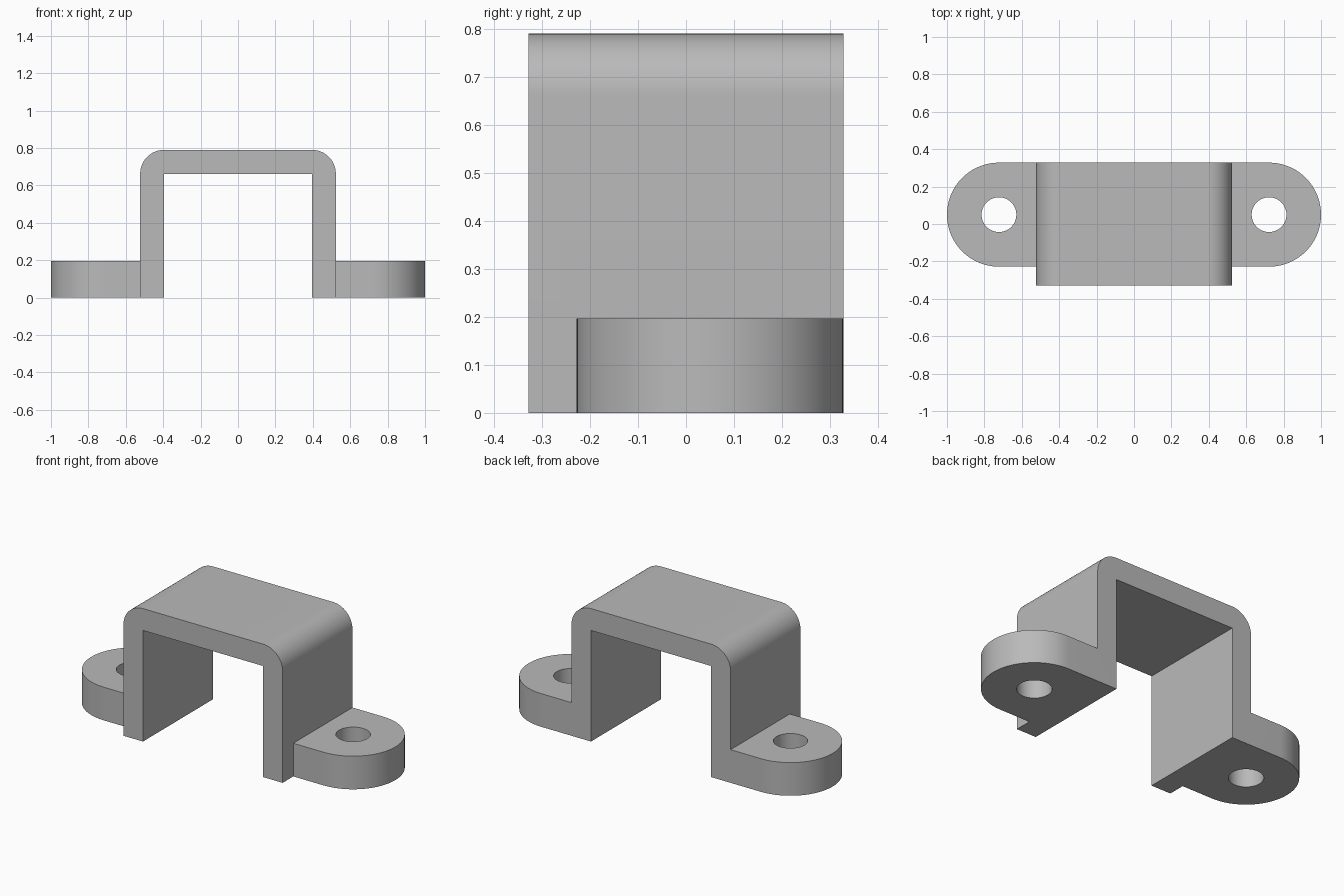
import bpy, bmesh
from math import sin, cos, pi, radians
from mathutils import Vector

if "Cube" in bpy.data.objects:
    bpy.data.objects.remove(bpy.data.objects["Cube"], do_unlink=True)

grey = bpy.data.materials.new("plain grey")
grey.use_nodes = True
COLOUR = (0.49, 0.49, 0.49, 1)
grey.diffuse_color = COLOUR
grey.node_tree.nodes["Principled BSDF"].inputs["Base Color"].default_value = COLOUR

OUT, IN = 0.523, 0.395          # half widths of the channel
TOP, CEIL = 0.79, 0.66          # outer and inner heights
HALF = 0.328                    # half depth
BEND = 0.128                    # outer corner radius
EAR_H, EAR_R, HOLE_R = 0.197, 0.278, 0.093
EAR_X, EAR_Y = 1 - EAR_R, HALF - EAR_R


def arc(cx, cy, r, start, end, n):
    angles = [radians(start + (end - start) * i / n) for i in range(n + 1)]
    return [(cx + r * cos(a), cy + r * sin(a)) for a in angles]


def extrude_loops(name, loops, place, depth):
    """Fill closed 2D loops (later ones are holes) and extrude along depth."""
    bm = bmesh.new()
    edges = []
    for loop in loops:
        vs = [bm.verts.new(place(a, b)) for a, b in loop]
        edges += [bm.edges.new((v, vs[i - 1])) for i, v in enumerate(vs)]
    bmesh.ops.triangle_fill(bm, edges=edges, use_beauty=True)
    grown = bmesh.ops.extrude_face_region(bm, geom=bm.faces[:], use_keep_orig=True)
    verts = [g for g in grown["geom"] if isinstance(g, bmesh.types.BMVert)]
    bmesh.ops.translate(bm, verts=verts, vec=Vector(depth))
    bmesh.ops.recalc_face_normals(bm, faces=bm.faces[:])
    mesh = bpy.data.meshes.new(name)
    bm.to_mesh(mesh)
    bm.free()
    mesh.materials.append(grey)
    obj = bpy.data.objects.new(name, mesh)
    bpy.context.collection.objects.link(obj)
    return obj


# Channel: upside-down U with rounded outer corners
profile = [(IN, 0), (OUT, 0)]
profile += arc(OUT - BEND, TOP - BEND, BEND, 0, 90, 20)
profile += arc(BEND - OUT, TOP - BEND, BEND, 90, 180, 20)
profile += [(-OUT, 0), (-IN, 0), (-IN, CEIL), (IN, CEIL)]
bracket = extrude_loops("mounting_bracket", [profile],
                        lambda a, b: (a, -HALF, b), (0, 2 * HALF, 0))

# Mounting ears: rounded tabs with screw holes, rooted inside the legs
root = (OUT + IN) / 2
outline = [(root, EAR_Y - EAR_R)] + arc(EAR_X, EAR_Y, EAR_R, -90, 90, 48)
outline.append((root, EAR_Y + EAR_R))
hole = arc(EAR_X, EAR_Y, HOLE_R, 0, 360, 48)[:-1]
bpy.context.view_layer.objects.active = bracket
for name, side in (("left_ear", 1), ("right_ear", -1)):
    ear = extrude_loops(name, [outline, hole],
                        lambda a, b: (side * a, b, 0), (0, 0, EAR_H))
    union = bracket.modifiers.new(name, "BOOLEAN")
    union.operation, union.solver, union.object = "UNION", "EXACT", ear
    bpy.ops.object.modifier_apply(modifier=union.name)
    bpy.data.objects.remove(ear, do_unlink=True)

# Merge flat faces and shade the bends smoothly
bm = bmesh.new()
bm.from_mesh(bracket.data)
bmesh.ops.remove_doubles(bm, verts=bm.verts[:], dist=0.0001)
bmesh.ops.dissolve_limit(bm, angle_limit=radians(0.5),
                         verts=bm.verts[:], edges=bm.edges[:])
bm.to_mesh(bracket.data)
bm.free()
for obj in bpy.context.selected_objects:
    obj.select_set(False)
bracket.select_set(True)
bpy.ops.object.shade_smooth_by_angle(angle=radians(30))
